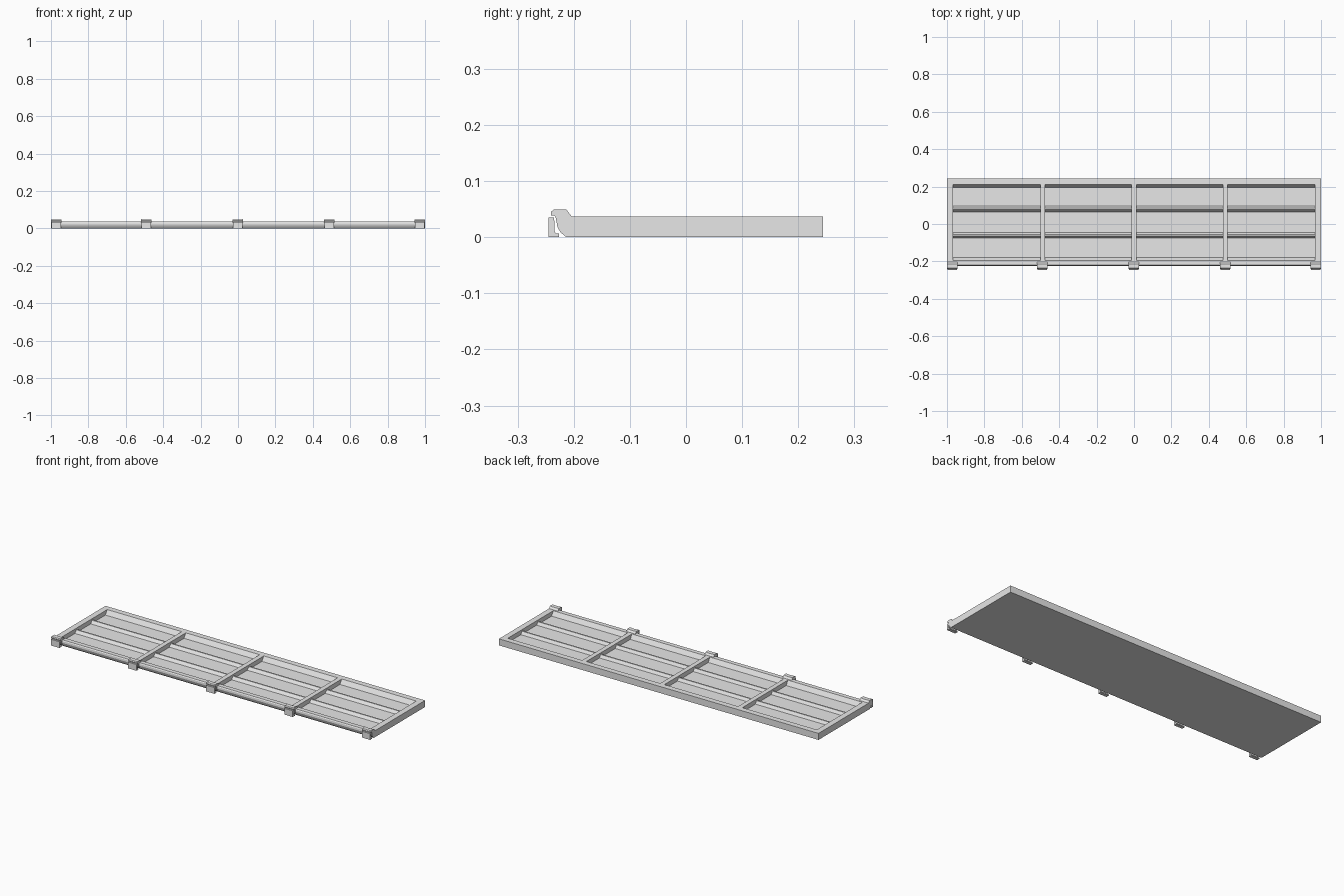
import bpy
import bmesh

default_cube = bpy.data.objects.get("Cube")
if default_cube:
    bpy.data.objects.remove(default_cube, do_unlink=True)

grey = bpy.data.materials.new("plain_grey")
grey.use_nodes = True
grey.diffuse_color = (0.8, 0.8, 0.8, 1)
grey.node_tree.nodes["Principled BSDF"].inputs["Base Color"].default_value = grey.diffuse_color


def extrude(name, profile, x_stations, lift=None):
    """Sweep a (y, z) profile through the x stations; lift(i, z) may raise points."""
    bm = bmesh.new()
    rings = []
    for i, x in enumerate(x_stations):
        rings.append([bm.verts.new((x, y, z + (lift(i, z) if lift else 0))) for y, z in profile])
    n = len(profile)
    for a, b in zip(rings, rings[1:]):
        for k in range(n):
            bm.faces.new((a[k], a[(k + 1) % n], b[(k + 1) % n], b[k]))
    bm.faces.new(rings[0])
    bm.faces.new(rings[-1])
    bmesh.ops.recalc_face_normals(bm, faces=bm.faces[:])
    mesh = bpy.data.meshes.new(name)
    bm.to_mesh(mesh)
    bm.free()
    mesh.materials.append(grey)
    obj = bpy.data.objects.new(name, mesh)
    bpy.context.collection.objects.link(obj)
    return obj


TOP, FLOOR, RIB = 0.037, 0.012, 0.028
BACK = 0.244
INNER = 0.967

# Undercut, rounded front edge shared by the panel and its end rails
front_edge = [(-0.213, 0), (-0.22, 0.009), (-0.225, 0.022), (-0.224, 0.032), (-0.22, TOP)]


def rib(y):
    return [(y - 0.016, FLOOR), (y - 0.004, RIB), (y + 0.004, RIB), (y + 0.014, FLOOR)]


# Tray panel: front rail, sloped walls, two low ribs and back rail
tray = front_edge + [(-0.195, TOP), (-0.18, FLOOR)]
for y in (-0.06, 0.081):
    tray += rib(y)
tray += [(0.196, FLOOR), (0.212, TOP), (BACK, TOP), (BACK, 0)]
extrude("tray_panel", tray, (-INNER, INNER))

# Solid end rails
end_profile = front_edge + [(BACK, TOP), (BACK, 0)]
for side, s in (("left", 1), ("right", -1)):
    extrude(side + "_end_rail", end_profile, (s * INNER, s))

# Cross dividers between the bays
divider = [(-0.195, 0.008), (-0.195, TOP), (0.212, TOP), (0.212, 0.008)]
for i, x in enumerate((-0.488, 0, 0.488)):
    extrude(f"divider_{i + 1}", divider, (x - 0.013, x + 0.013))

# Clips along the front: curved neck with an overhanging cap, and a separate foot
cap = [(-0.2145, 0.001), (-0.224, 0.009), (-0.229, 0.018), (-0.2325, 0.036),
       (-0.235, 0.039), (-0.241, 0.039), (-0.241, 0.043), (-0.236, 0.047),
       (-0.213, 0.047), (-0.203, 0.036), (-0.203, 0.001)]
foot = [(-0.245, 0), (-0.245, 0.035), (-0.235, 0.035), (-0.234, 0.01),
        (-0.232, 0.007), (-0.226, 0.006), (-0.226, 0)]
saddle = (0.002, 0.0005, 0, 0.0005, 0.002)

for i, x in enumerate((-0.972, -0.49, -0.002, 0.488, 0.972)):
    stations = [x + 0.028 * t for t in (-1, -0.6, 0, 0.6, 1)]
    extrude(f"clip_cap_{i + 1}", cap, stations,
            lambda k, z: saddle[k] if z > 0.042 else 0)
    extrude(f"clip_foot_{i + 1}", foot, (x - 0.026, x + 0.026))
